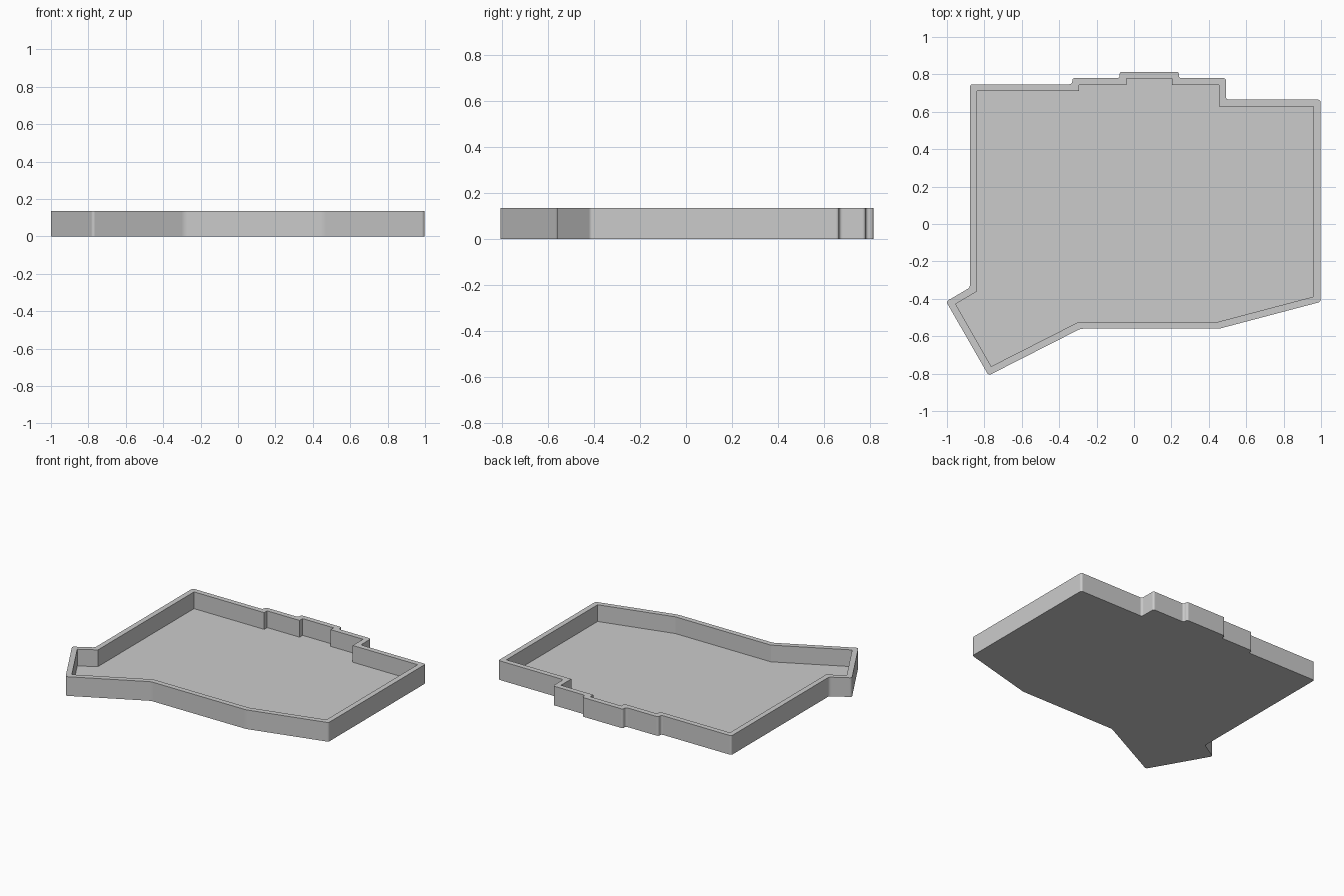
import bpy, bmesh
from mathutils import Vector

cube = bpy.data.objects.get("Cube")
if cube:
    bpy.data.objects.remove(cube, do_unlink=True)

HEIGHT, FLOOR, WALL = 0.135, 0.017, 0.037
ROUND, STEPS = 0.016, 6

# Inner outline of the tray, clockwise seen from above
INNER = [Vector(p) for p in (
    (-0.84, 0.71), (-0.293, 0.71), (-0.293, 0.743), (-0.04, 0.743),
    (-0.04, 0.777), (0.203, 0.777), (0.203, 0.743), (0.455, 0.743),
    (0.455, 0.628), (0.961, 0.628), (0.961, -0.388), (0.45, -0.523),
    (-0.295, -0.523), (-0.763, -0.761), (-0.954, -0.428), (-0.84, -0.361))]


def offset(points, dist):
    """Mitred outward offset of a clockwise outline."""
    out = []
    for i, p in enumerate(points):
        a = (p - points[i - 1]).normalized()
        b = (points[(i + 1) % len(points)] - p).normalized()
        na, nb = Vector((-a.y, a.x)), Vector((-b.y, b.x))
        out.append(p + (na + nb) * dist / (1 + na.dot(nb)))
    return out


def round_corners(points):
    """One list of curve points for each corner."""
    groups = []
    for i, p in enumerate(points):
        start = p + (points[i - 1] - p).normalized() * ROUND
        end = p + (points[(i + 1) % len(points)] - p).normalized() * ROUND
        groups.append([start.lerp(p, k / STEPS).lerp(p.lerp(end, k / STEPS), k / STEPS)
                       for k in range(STEPS + 1)])
    return groups


bm = bmesh.new()
corners = round_corners(offset(INNER, WALL))


def outer_ring(z):
    return [[bm.verts.new((p.x, p.y, z)) for p in g] for g in corners]


def inner_ring(z):
    return [bm.verts.new((p.x, p.y, z)) for p in INNER]


base, rim = outer_ring(0), outer_ring(HEIGHT)
lip, well = inner_ring(HEIGHT), inner_ring(FLOOR)

# Underside and tray floor
base_flat, rim_flat = sum(base, []), sum(rim, [])
bm.faces.new(base_flat)
bm.faces.new(well)

# Outer wall, smooth around its rounded corners
for i in range(len(base_flat)):
    face = bm.faces.new((base_flat[i - 1], base_flat[i], rim_flat[i], rim_flat[i - 1]))
    face.smooth = True

# Rim top and inner wall
for i in range(len(lip)):
    bm.faces.new((lip[i - 1], lip[i], rim[i][0], rim[i - 1][-1]))
    for a, b in zip(rim[i], rim[i][1:]):
        bm.faces.new((lip[i], b, a))
    bm.faces.new((lip[i - 1], lip[i], well[i], well[i - 1]))

bmesh.ops.recalc_face_normals(bm, faces=bm.faces)
mesh = bpy.data.meshes.new("tray")
bm.to_mesh(mesh)
bm.free()
tray = bpy.data.objects.new("tray", mesh)
bpy.context.collection.objects.link(tray)
tray.modifiers.new("flat_walls", "WEIGHTED_NORMAL").keep_sharp = True

# Plain grey material
grey = bpy.data.materials.new("light grey")
grey.use_nodes = True
colour = (0.6, 0.6, 0.6, 1)
grey.diffuse_color = colour
grey.node_tree.nodes["Principled BSDF"].inputs["Base Color"].default_value = colour
mesh.materials.append(grey)
